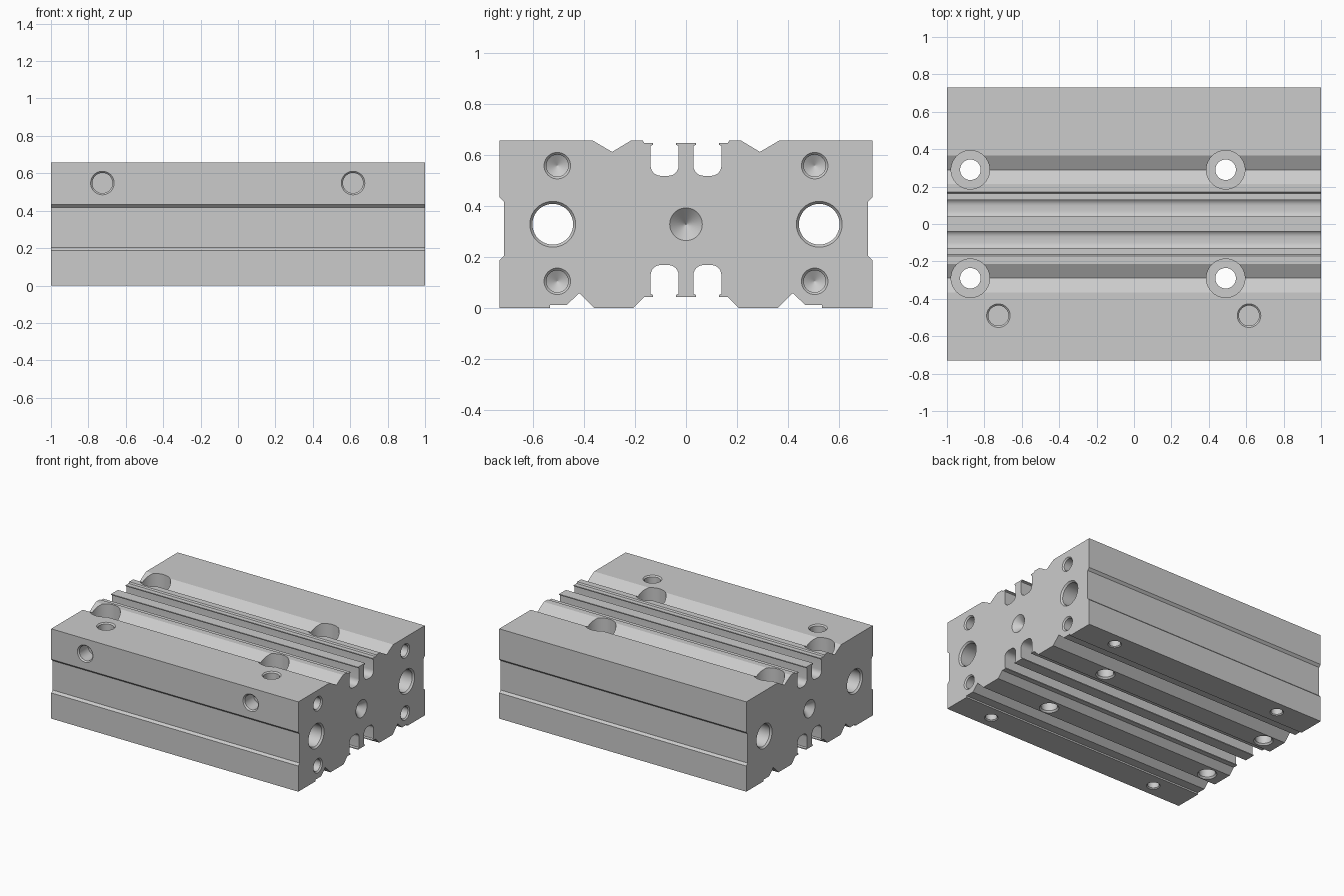
import bpy, bmesh
from math import sin, cos, pi, radians
from mathutils import Vector

if "Cube" in bpy.data.objects:
    bpy.data.objects.remove(bpy.data.objects["Cube"])

LENGTH, SEG = 2.0, 40


def arc(cy, cz, r, a0, a1, n=6):
    steps = [radians(a0 + (a1 - a0) * i / n) for i in range(n + 1)]
    return [(cy + r * cos(a), cz + r * sin(a)) for a in steps]


def make_object(name, bm):
    bmesh.ops.recalc_face_normals(bm, faces=bm.faces)
    mesh = bpy.data.meshes.new(name)
    bm.to_mesh(mesh)
    bm.free()
    obj = bpy.data.objects.new(name, mesh)
    bpy.context.collection.objects.link(obj)
    return obj


# Right half of the extrusion section (y, z), bottom centre round to top centre
half = [(.04, .043), (.04, .05), (.029, .055)]
half += arc(.069, .128, .04, 180, 90) + arc(.099, .128, .04, 90, 0)
half += [(.139, .055), (.129, .05), (.129, .043), (.164, .043), (.207, 0),
         (.36, 0), (.418, .058), (.468, .012), (.533, .012), (.533, 0),
         (.731, 0), (.731, .188), (.715, .203), (.715, .418), (.731, .434),
         (.731, .657), (.367, .657), (.29, .612), (.215, .657), (.17, .657),
         (.164, .647), (.129, .647), (.129, .64), (.139, .635)]
half += arc(.099, .558, .04, 0, -90) + arc(.069, .558, .04, -90, -180)
half += [(.029, .635), (.04, .64), (.04, .647)]
section = half + [(-y, z) for y, z in reversed(half)]

# Extruded body
bm = bmesh.new()
face = bm.faces.new([bm.verts.new((-LENGTH / 2, y, z)) for y, z in section])
res = bmesh.ops.extrude_face_region(bm, geom=[face])
moved = [g for g in res["geom"] if isinstance(g, bmesh.types.BMVert)]
if face.is_valid and len(bm.faces) == len(section) + 1:
    bm.faces.new(face.verts)
bmesh.ops.translate(bm, verts=moved, vec=(LENGTH, 0, 0))
body = make_object("cylinder_body", bm)

# All drillings are turned shapes gathered in one cutter
cut = bmesh.new()


def drill(origin, direction, profile):
    """Turn (radius, depth) points about an axis entering the surface at origin."""
    rot = Vector(direction).to_track_quat('Z', 'Y')
    pts = [(0, profile[0][1])] + profile + [(0, profile[-1][1])]
    rings = []
    for r, d in pts:
        if r == 0:
            rings.append([cut.verts.new(Vector(origin) + rot @ Vector((0, 0, d)))] * SEG)
        else:
            rings.append([cut.verts.new(Vector(origin) + rot @ Vector(
                (r * cos(2 * pi * i / SEG), r * sin(2 * pi * i / SEG), d))) for i in range(SEG)])
    for a, b in zip(rings, rings[1:]):
        for i in range(SEG):
            j = (i + 1) % SEG
            quad = list(dict.fromkeys((a[i], a[j], b[j], b[i])))
            if len(quad) > 2:
                cut.faces.new(quad)


def blind(r_out, r_in, depth, tip=0):
    c = r_out - r_in
    prof = [(r_out, -.05), (r_out, 0), (r_in, c), (r_in, depth)]
    return prof + ([(.001, depth + tip)] if tip else [])


for s in (-1, 1):
    # Piston bores right through, chamfered at both ends
    drill((1, s * .523, .328), (-1, 0, 0),
          [(.09, -.05), (.09, 0), (.08, .012), (.08, 1.988), (.09, 2), (.09, 2.05)])
    # Centre dimple at each end
    drill((s, 0, .328), (-s, 0, 0), [(.066, -.002), (.064, 0), (.001, .06)])
    # Threaded holes on the right end only
    for z in (.104, .558):
        drill((1, s * .505, z), (-1, 0, 0), blind(.052, .043, .2, .025))
    # Counterbored mounting holes
    for x in (-.875, .49):
        drill((x, s * .29, .657), (0, 0, -1),
              [(.103, -.05), (.103, .15), (.055, .15), (.055, .645), (.065, .657), (.065, .71)])
    # Blind holes in the feet
    for x in (-.7, .7):
        drill((x, s * .635, 0), (0, 0, 1), blind(.046, .039, .15, .02))

# Air ports on front and top
for x in (-.725, .615):
    drill((x, -.731, .548), (0, 1, 0), blind(.063, .054, .11))
    drill((x, -.49, .657), (0, 0, -1), blind(.063, .054, .11))

cutter = make_object("hole_cutter", cut)
cutter.hide_render = True

bpy.context.view_layer.objects.active = body
body.select_set(True)
mod = body.modifiers.new("holes", 'BOOLEAN')
mod.operation, mod.solver, mod.object = 'DIFFERENCE', 'EXACT', cutter
bpy.ops.object.modifier_apply(modifier=mod.name)
bpy.data.objects.remove(cutter)
bpy.ops.object.shade_smooth_by_angle(angle=radians(25))
